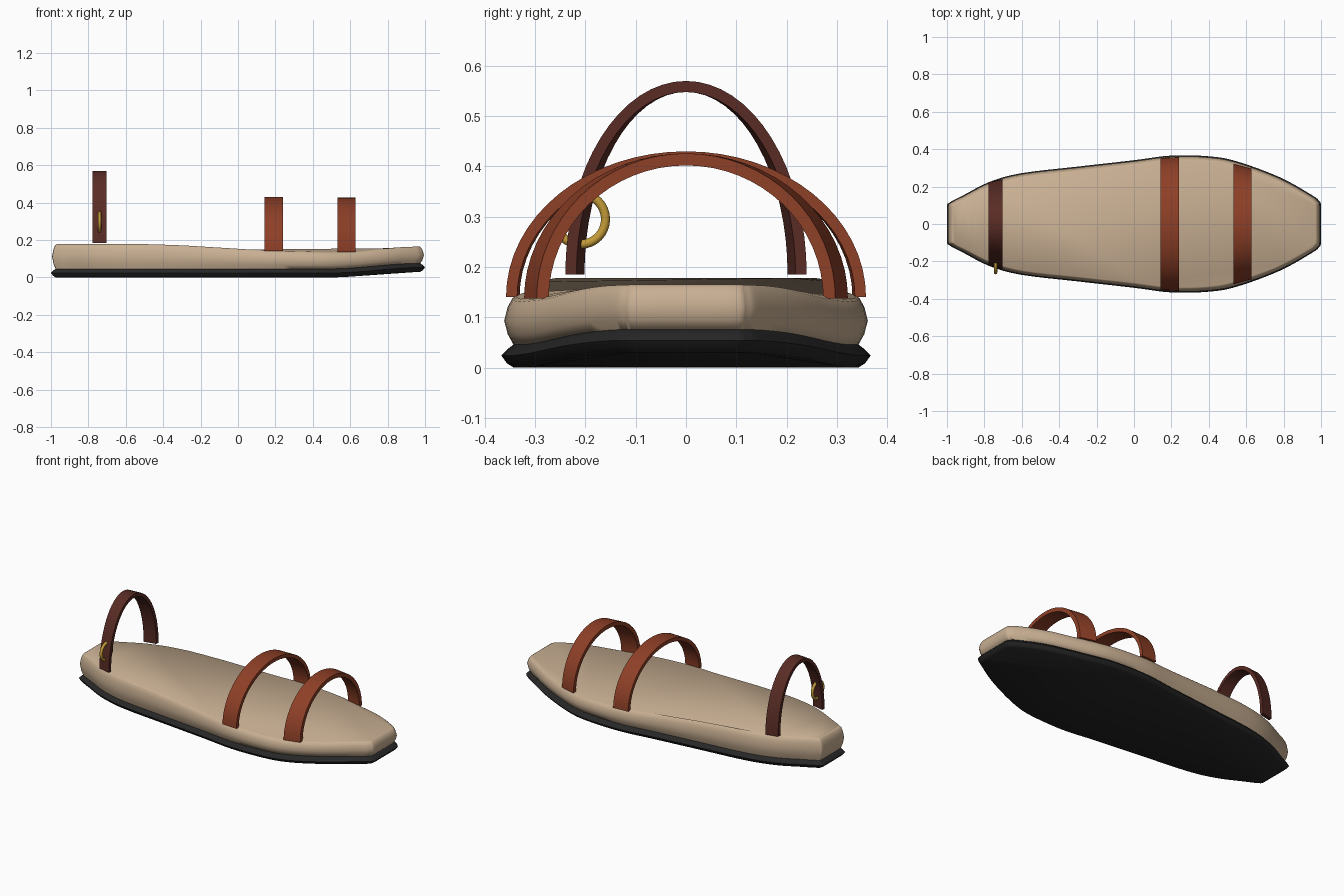
import bpy, bmesh, math

if "Cube" in bpy.data.objects:
    bpy.data.objects.remove(bpy.data.objects["Cube"])

def material(name, rgb):
    m = bpy.data.materials.new(name)
    m.diffuse_color = (*rgb, 1)
    m.use_nodes = True
    m.node_tree.nodes["Principled BSDF"].inputs["Base Color"].default_value = m.diffuse_color
    return m

TAN = material("tan", (0.58, 0.43, 0.29))
BLACK = material("black", (0.02, 0.02, 0.02))
RED = material("red_leather", (0.27, 0.05, 0.02))
DARK = material("dark_leather", (0.10, 0.025, 0.018))
GOLD = material("gold", (0.55, 0.33, 0.04))

def finish(bm, name, mat, angle):
    bmesh.ops.recalc_face_normals(bm, faces=bm.faces)
    me = bpy.data.meshes.new(name)
    bm.to_mesh(me)
    bm.free()
    ob = bpy.data.objects.new(name, me)
    bpy.context.collection.objects.link(ob)
    me.materials.append(mat)
    bpy.ops.object.select_all(action='DESELECT')
    bpy.context.view_layer.objects.active = ob
    ob.select_set(True)
    bpy.ops.object.shade_smooth_by_angle(angle=math.radians(angle))
    return ob

def catmull(p, q, r, s, t):
    return 0.5 * (2*q + (r-p)*t + (2*p-5*q+4*r-s)*t*t + (3*q-p-3*r+s)*t**3)

# foot outline, half side mirrored into a closed loop
half = [(-1, .085), (-.985, .115), (-.91, .155), (-.77, .226), (-.6, .272), (-.3, .307),
        (0, .341), (.2, .366), (.4, .362), (.55, .335), (.78, .25), (.95, .155), (.988, .125), (1, .09)]
pts = half + [(x, -y) for x, y in reversed(half)]
outline = []
for i in range(len(pts)):
    c = [pts[(i + k) % len(pts)] for k in (-1, 0, 1, 2)]
    for s in range(4):
        x, y = (catmull(*[p[a] for p in c], s / 4) for a in (0, 1))
        outline.append((max(-1, min(1, x)), y))

def lift(x):
    t = max(0, min(1, (x - .5) / .5))
    return t * t * (3 - 2 * t) * .03

TOP = [(-1, .178), (-.5, .178), (-.3, .171), (-.1, .159), (.1, .147), (.3, .140), (.5, .135),
       (.65, .139), (.8, .153), (.9, .162), (1, .165)]

def top(x):
    for (a, za), (b, zb) in zip(TOP, TOP[1:]):
        if x <= b:
            return za + (zb - za) * (x - a) / (b - a)
    return TOP[-1][1]

# stacked rings: (inset, height function)
def slab(name, rings, mat):
    bm = bmesh.new()
    loops = []
    for inset, zf in rings:
        loops.append([bm.verts.new((x * (1 - inset), y * (1 - inset / .37), zf(x))) for x, y in outline])
    n = len(outline)
    for a, b in zip(loops, loops[1:]):
        for i in range(n):
            bm.faces.new((a[i], a[(i+1) % n], b[(i+1) % n], b[i]))
    bm.faces.new(loops[0])
    bm.faces.new(loops[-1])
    return finish(bm, name, mat, 60)

slab("outsole", [(.025, lambda x: lift(x) * 1.0), (.012, lambda x: .008 + lift(x)),
                 (0, lambda x: .024 + lift(x)), (.012, lambda x: .036 + lift(x)),
                 (.025, lambda x: .046 + lift(x))], BLACK)

def mix(t):
    return lambda x: (.045 + lift(x)) * (1 - t) + top(x) * t

slab("footbed", [(.025, mix(0)), (.013, mix(.22)), (.006, mix(.5)), (.013, mix(.78)),
                 (.022, mix(.95)), (.03, mix(1))], TAN)

# arched straps whose edges follow the outline
def strap(name, x0, x1, y0, y1, base, apex, thick, mat, n=32):
    bm = bmesh.new()
    secs = []
    for i in range(n + 1):
        a = math.pi * i / n
        secs.append([bm.verts.new((x, (w - d) * math.cos(a), base + (apex - base - d) * math.sin(a)))
                     for x, w, d in ((x0, y0, 0), (x1, y1, 0), (x1, y1, thick), (x0, y0, thick))])
    for a, b in zip(secs, secs[1:]):
        for k in range(4):
            bm.faces.new((a[k], a[(k+1) % 4], b[(k+1) % 4], b[k]))
    bm.faces.new(secs[0])
    bm.faces.new(secs[-1])
    return finish(bm, name, mat, 35)

strap("instep_strap", .143, .24, .353, .358, .14, .43, .022, RED)
strap("toe_strap", .533, .627, .322, .297, .137, .426, .024, RED)
strap("heel_strap", -.777, -.703, .224, .240, .185, .57, .022, DARK)

# buckle ring on the heel strap
bpy.ops.mesh.primitive_torus_add(major_radius=.05, minor_radius=.009, major_segments=32, minor_segments=12,
                                 location=(-.74, -.21, .295), rotation=(0, math.pi / 2, 0))
ring = bpy.context.object
ring.name = "buckle_ring"
ring.data.materials.append(GOLD)
bpy.ops.object.shade_smooth_by_angle(angle=math.radians(40))
